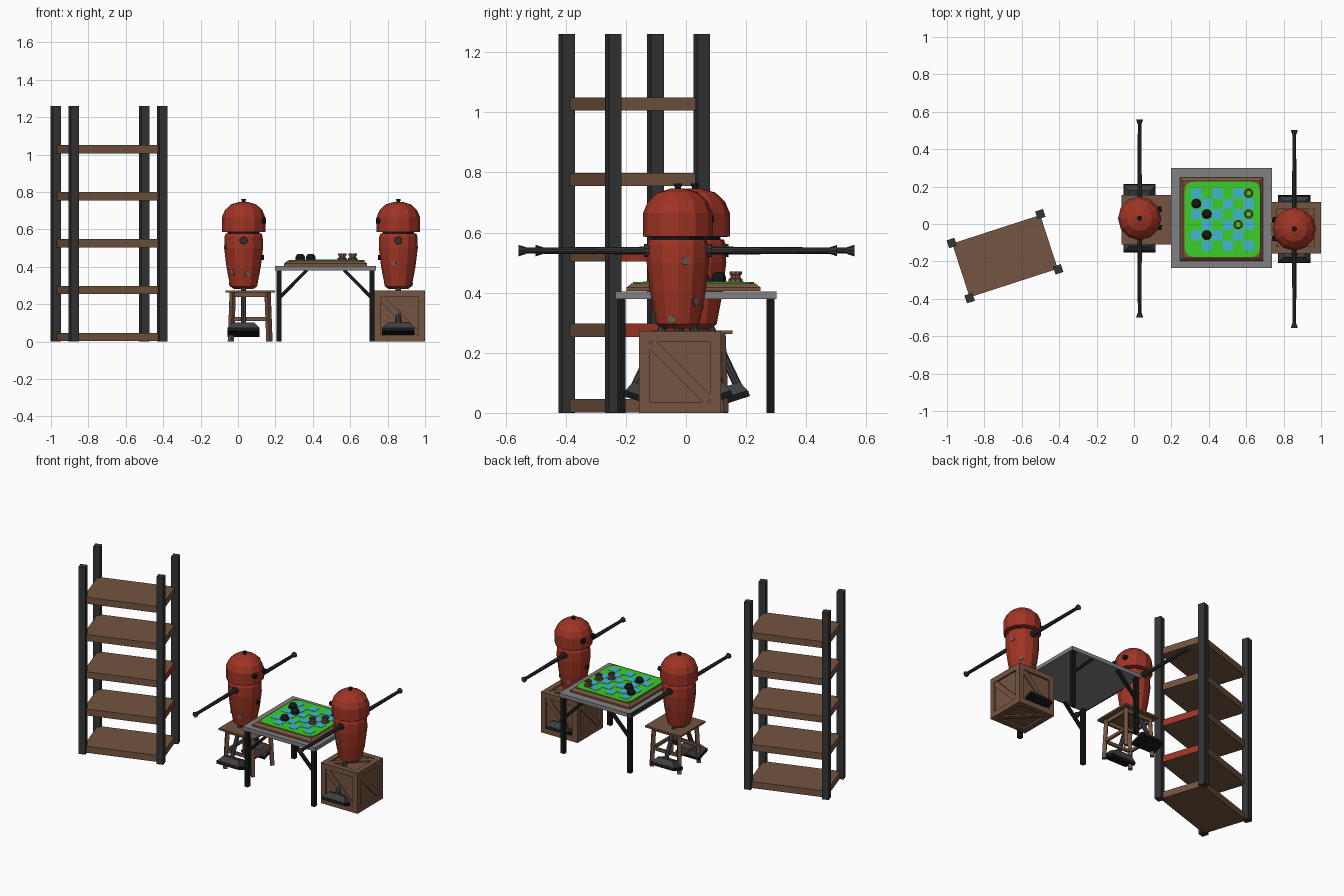
import bpy, bmesh
from math import pi, sin, cos, radians
from mathutils import Matrix, Vector

cube = bpy.data.objects.get("Cube")
if cube:
    bpy.data.objects.remove(cube)


def material(name, r, g, b):
    m = bpy.data.materials.new(name)
    m.use_nodes = True
    m.diffuse_color = (r, g, b, 1)
    m.node_tree.nodes["Principled BSDF"].inputs["Base Color"].default_value = (r, g, b, 1)
    return m


RED = material("faded red", 0.35, 0.035, 0.018)
WOOD = material("brown wood", 0.175, 0.09, 0.053)
BOARD = material("reddish wood", 0.19, 0.085, 0.048)
IRON = material("dark iron", 0.034, 0.035, 0.037)
STEEL = material("foot grey", 0.048, 0.05, 0.052)
BLACK = material("black", 0.008, 0.008, 0.009)
GREY = material("table grey", 0.22, 0.22, 0.22)
GREEN = material("bright green", 0.045, 0.62, 0.02)
BLUE = material("water blue", 0.05, 0.48, 0.62)
RUST = material("worn patch", 0.15, 0.1, 0.075)


def finish(name, bm, mat, M=Matrix()):
    """Turn a bmesh into an object."""
    bmesh.ops.recalc_face_normals(bm, faces=bm.faces)
    bm.transform(M)
    me = bpy.data.meshes.new(name)
    bm.to_mesh(me)
    bm.free()
    me.materials.append(mat)
    ob = bpy.data.objects.new(name, me)
    bpy.context.scene.collection.objects.link(ob)
    return ob


def add_box(bm, size, loc, R=Matrix(), taper=1.0):
    vs = bmesh.ops.create_cube(bm, size=1)["verts"]
    for v in vs:
        k = taper if v.co.z > 0 else 1
        v.co = Vector((v.co.x * size[0] * k, v.co.y * size[1] * k, v.co.z * size[2]))
        v.co = R @ v.co + Vector(loc)


def box(name, mat, size, loc, M=Matrix(), R=Matrix(), taper=1.0):
    bm = bmesh.new()
    add_box(bm, size, loc, R, taper)
    return finish(name, bm, mat, M)


def rod(name, mat, p, q, r1, r2=None, seg=10, M=Matrix()):
    """Straight bar from p to q; four sides give a square bar."""
    p, q = Vector(p), Vector(q)
    d = q - p
    bm = bmesh.new()
    k = 2 ** 0.5 if seg == 4 else 1
    turn = Matrix.Rotation(pi / 4 if seg == 4 else 0, 4, "Z")
    T = Matrix.Translation((p + q) / 2) @ d.to_track_quat("Z", "Y").to_matrix().to_4x4() @ turn
    bmesh.ops.create_cone(bm, cap_ends=True, segments=seg, radius1=r1 * k,
                          radius2=(r1 if r2 is None else r2) * k, depth=d.length, matrix=T)
    return finish(name, bm, mat, M)


def lathe(name, mat, profile, seg=12, M=Matrix(), closed=False):
    """Revolve (radius, height) points about the vertical axis."""
    bm = bmesh.new()
    rings = [[bm.verts.new((r * cos(2 * pi * i / seg), r * sin(2 * pi * i / seg), z))
              for i in range(seg)] for r, z in profile]
    pairs = list(zip(rings, rings[1:])) + ([(rings[-1], rings[0])] if closed else [])
    for a, b in pairs:
        for i in range(seg):
            j = (i + 1) % seg
            bm.faces.new((a[i], a[j], b[j], b[i]))
    if not closed:
        bm.faces.new(rings[0])
        bm.faces.new(rings[-1])
    return finish(name, bm, mat, M)


# Shelf rack, turned a little; two boards have a red end
S = Matrix.Translation((-0.69, -0.172, 0)) @ Matrix.Rotation(radians(18), 4, "Z")
for i in range(5):
    plank = box("shelf_plank", WOOD, (0.495, 0.302, 0.044), (0, 0, 0.024 + 0.251 * i), S)
    if i in (1, 2):
        plank.data.materials.append(RED)
        for f in plank.data.polygons:
            f.material_index = int(f.normal.x > 0.9)
for sx in (-1, 1):
    for sy in (-1, 1):
        box("shelf_post", IRON, (0.044, 0.044, 1.26), (0.249 * sx, 0.155 * sy, 0.63), S)

# Folding table
T = Matrix.Translation((0.468, 0.033, 0))
box("table_top", GREY, (0.54, 0.535, 0.025), (0, 0, 0.392), T)
for sx in (-1, 1):
    for sy in (-1, 1):
        box("table_leg", BLACK, (0.026, 0.026, 0.38), (0.248 * sx, 0.248 * sy, 0.19), T)
        rod("table_brace", BLACK, (0.245 * sx, 0.248 * sy, 0.235), (0.1 * sx, 0.248 * sy, 0.382),
            0.009, seg=4, M=T)

# Game board with a rounded green field and blue squares
G = Matrix.Translation((0.473, 0.025, 0))
box("board_base", BOARD, (0.445, 0.447, 0.012), (-0.005, 0, 0.411), G)
box("board_rim", BOARD, (0.445, 0.447, 0.014), (-0.005, 0, 0.424), G, taper=0.92)
bm = bmesh.new()
add_box(bm, (0.404, 0.402, 0.005), (0, 0, 0.433))
bmesh.ops.bevel(bm, geom=[e for e in bm.edges if abs(e.verts[0].co.z - e.verts[1].co.z) > 0.001],
                offset=0.045, segments=4, affect="EDGES", profile=0.5)
finish("board_field", bm, GREEN, G)
CELL = 0.056


def cell(i, j):
    return ((i - 2.5) * CELL, (j - 2.5) * CELL)


bm = bmesh.new()
for i in range(6):
    for j in range(6):
        if (i + j) % 2:
            add_box(bm, (CELL, CELL, 0.003), (*cell(i, j), 0.436))
finish("board_squares", bm, BLUE, G)
for i, j in ((0, 4), (1, 3), (1, 1)):
    P = G @ Matrix.Translation((*cell(i, j), 0.435))
    lathe("dark_piece", BLACK, [(0.026, 0), (0.026, 0.015), (0.02, 0.028), (0.01, 0.034)], 10, P)
for i, j in ((5, 5), (5, 3), (4, 2)):
    P = G @ Matrix.Translation((*cell(i, j), 0.435))
    lathe("ring_piece", BOARD, [(0.025, 0), (0.025, 0.01), (0.018, 0.014), (0.018, 0.024),
                                (0.022, 0.026), (0.022, 0.035), (0.013, 0.035), (0.013, 0)],
          10, P, closed=True)

# Wooden stool
C = Matrix.Translation((0.065, 0.022, 0))
box("stool_seat", WOOD, (0.264, 0.264, 0.012), (0, 0, 0.268), C)
for sx in (-1, 1):
    for sy in (-1, 1):
        rod("stool_leg", WOOD, (0.103 * sx, 0.103 * sy, 0), (0.093 * sx, 0.093 * sy, 0.264),
            0.012, seg=4, M=C)
for k in range(4):
    R = C @ Matrix.Rotation(k * pi / 2, 4, "Z")
    box("stool_apron", WOOD, (0.19, 0.014, 0.024), (0, 0.094, 0.25), R)
    box("stool_stretcher", WOOD, (0.19, 0.014, 0.02), (0, 0.098, 0.12), R)

# Crate with frame and diagonal boards
H = 0.1365
K = Matrix.Translation((0.8635, -0.02, H))
box("crate_core", WOOD, (0.25, 0.25, 0.25), (0, 0, 0), K)
spins = [Matrix.Rotation(k * pi / 2, 4, "Z") for k in range(4)]
spins += [Matrix.Rotation(s * pi / 2, 4, "Y") for s in (-1, 1)]
for R in spins:
    bm = bmesh.new()
    for s in (-1, 1):
        add_box(bm, (0.02, 2 * H, 0.036), (H - 0.01, 0, s * (H - 0.018)))
        add_box(bm, (0.02, 0.036, 2 * H), (H - 0.01, s * (H - 0.018), 0))
    add_box(bm, (0.014, 0.27, 0.034), (H - 0.01, 0, 0), Matrix.Rotation(-pi / 4, 4, "X"))
    finish("crate_panel", bm, WOOD, K @ R)


def robot(M):
    """Barrel robot facing local +x."""
    lathe("body", RED, [(0.05, 0.28), (0.072, 0.295), (0.092, 0.4), (0.104, 0.5),
                        (0.102, 0.56), (0.096, 0.577)], M=M)
    lathe("neck", BLACK, [(0.085, 0.57), (0.085, 0.59)], M=M)
    lathe("head", RED, [(0.1, 0.585), (0.116, 0.587), (0.116, 0.665), (0.1, 0.703),
                        (0.068, 0.733), (0.022, 0.747)], M=M)
    rod("top_knob", BLACK, (0, 0, 0.74), (0, 0, 0.763), 0.008, 0.014, M=M)
    rod("chest_button", BLACK, (0.08, 0, 0.45), (0.108, 0, 0.45), 0.014, M=M)
    # Worn patches on the body
    for a, z, r in ((195, 0.505, 0.1005), (225, 0.37, 0.0835), (165, 0.31, 0.0725),
                    (285, 0.36, 0.0815), (75, 0.42, 0.0915)):
        c, s = cos(radians(a)), sin(radians(a))
        rod("worn_patch", RUST, ((r - 0.004) * c, (r - 0.004) * s, z),
            ((r + 0.004) * c, (r + 0.004) * s, z), 0.014, M=M)
    for s in (-1, 1):
        rod("eye", BLACK, (0.09, 0.047 * s, 0.645), (0.118, 0.05 * s, 0.645), 0.017, 0.014, M=M)
        rod("shoulder", IRON, (0, 0.085 * s, 0.54), (0, 0.112 * s, 0.54), 0.022, M=M)
        rod("arm", IRON, (0, 0.1 * s, 0.54), (0, 0.515 * s, 0.54), 0.013, 0.01, M=M)
        rod("arm_tip", IRON, (0, 0.505 * s, 0.54), (0, 0.53 * s, 0.54), 0.011, 0.019, 8, M)
        rod("leg", STEEL, (0, 0.045 * s, 0.295), (0, 0.145 * s, 0.085), 0.014, 0.014, 8, M)
        # Feet tip upwards on the outside
        F = M @ Matrix.Translation((0, 0.132 * s, 0.05)) @ Matrix.Rotation(radians(18 * s), 4, "X")
        box("foot_sole", BLACK, (0.172, 0.1, 0.02), (0, 0, 0), F)
        box("foot", STEEL, (0.17, 0.098, 0.036), (0, 0, 0.027), F, taper=0.66)


robot(Matrix.Translation((0.03, 0.03, 0)))
robot(Matrix.Translation((0.857, -0.027, 0)) @ Matrix.Rotation(pi, 4, "Z"))
